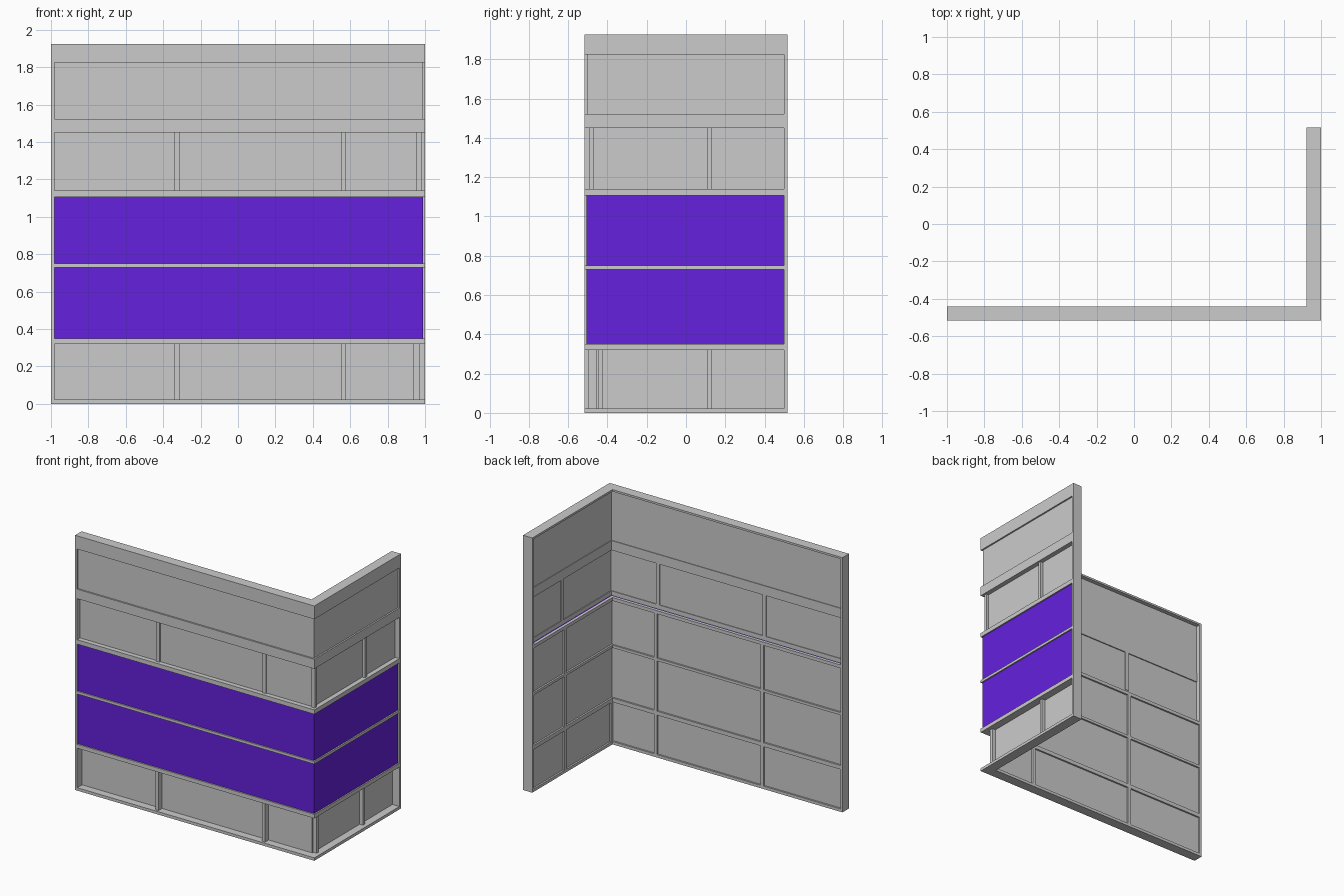
import bpy, bmesh

if "Cube" in bpy.data.objects:
    bpy.data.objects.remove(bpy.data.objects["Cube"])

H = 0.517      # half size in y
T = 0.077      # full wall depth
E = 0.018      # end post width
TOP = 1.925

purple = bpy.data.materials.new("purple_panel")
purple.diffuse_color = (0.13, 0.015, 0.72, 1)
purple.use_nodes = True
purple.node_tree.nodes["Principled BSDF"].inputs["Base Color"].default_value = purple.diffuse_color


def prism(name, outline, z0, z1, mat=None):
    """Extrude a plan outline from z0 to z1."""
    bm = bmesh.new()
    face = bm.faces.new([bm.verts.new((x, y, z0)) for x, y in outline])
    new = bmesh.ops.extrude_face_region(bm, geom=[face])["geom"]
    verts = [v for v in new if isinstance(v, bmesh.types.BMVert)]
    bmesh.ops.translate(bm, verts=verts, vec=(0, 0, z1 - z0))
    bmesh.ops.recalc_face_normals(bm, faces=bm.faces)
    mesh = bpy.data.meshes.new(name)
    bm.to_mesh(mesh)
    bm.free()
    obj = bpy.data.objects.new(name, mesh)
    bpy.context.collection.objects.link(obj)
    if mat:
        mesh.materials.append(mat)
    return obj


def corner_strip(name, d0, d1, z0, z1, end=E, mat=None):
    """L-shaped strip following both walls; d0, d1 are depths behind the outer face."""
    prism(name, [(-1 + end, -H + d0), (1 - d0, -H + d0), (1 - d0, H - end),
                 (1 - d1, H - end), (1 - d1, -H + d1), (-1 + end, -H + d1)], z0, z1, mat)


def block(name, x0, x1, y0, y1, z0, z1):
    prism(name, [(x0, y0), (x1, y0), (x1, y1), (x0, y1)], z0, z1)


def front_post(name, x0, x1, d0, d1, z0, z1):
    block(name, x0, x1, -H + d0, -H + d1, z0, z1)


def side_post(name, y0, y1, d0, d1, z0, z1):
    block(name, 1 - d1, 1 - d0, y0, y1, z0, z1)


# full-height end posts
front_post("left_end_post", -1, -1 + E, 0, T, 0, TOP)
side_post("rear_end_post", H - E, H, 0, T, 0, TOP)

# horizontal bands
corner_strip("base_sill", 0, T, 0, 0.022)
corner_strip("first_floor_band", 0, T, 0.32, 0.35)
corner_strip("second_floor_band", 0, T, 0.73, 0.75)
corner_strip("third_floor_band", 0, 0.047, 1.107, 1.14)
corner_strip("inner_ledge", 0.058, T, 1.085, 1.11)
corner_strip("upper_band", 0, 0.05, 1.45, 1.522)
corner_strip("parapet", 0, 0.045, 1.825, 1.91)
corner_strip("parapet_cap", 0, T, 1.91, TOP)
corner_strip("upper_wall_panel", 0.012, 0.045, 1.522, 1.825)

# coloured cladding panels
for i, (z0, z1) in enumerate([(0.35, 0.73), (0.75, 1.107)]):
    corner_strip(f"cladding_panel_{i}", 0.01, 0.058, z0, z1, mat=purple)

# glazing and mullions: z range, glass depths, front mullion depth, side mullion depth, back depth
rows = [(0.022, 0.32, 0.058, 0.064, 0.017, 0.03, T),
        (0.35, 0.73, 0.058, 0.064, 0.058, 0.058, T),
        (0.75, 1.085, 0.058, 0.064, 0.058, 0.058, T),
        (1.14, 1.45, 0.036, 0.042, 0.025, 0.015, 0.05)]
for i, (z0, z1, g0, g1, df, ds, db) in enumerate(rows):
    corner_strip(f"glazing_{i}", g0, g1, z0, z1)
    for j, x in enumerate((-0.34, 0.55)):
        front_post(f"front_mullion_{i}_{j}", x, x + 0.027, df, db, z0, z1)
    side_post(f"side_mullion_{i}", 0.108, 0.133, ds, db, z0, z1)

# posts beside the corner
side_post("lower_corner_post", -0.447, -0.422, 0.03, T, 0.022, 0.32)
side_post("upper_corner_post", -0.49, -0.472, 0.015, 0.045, 1.14, 1.45)
